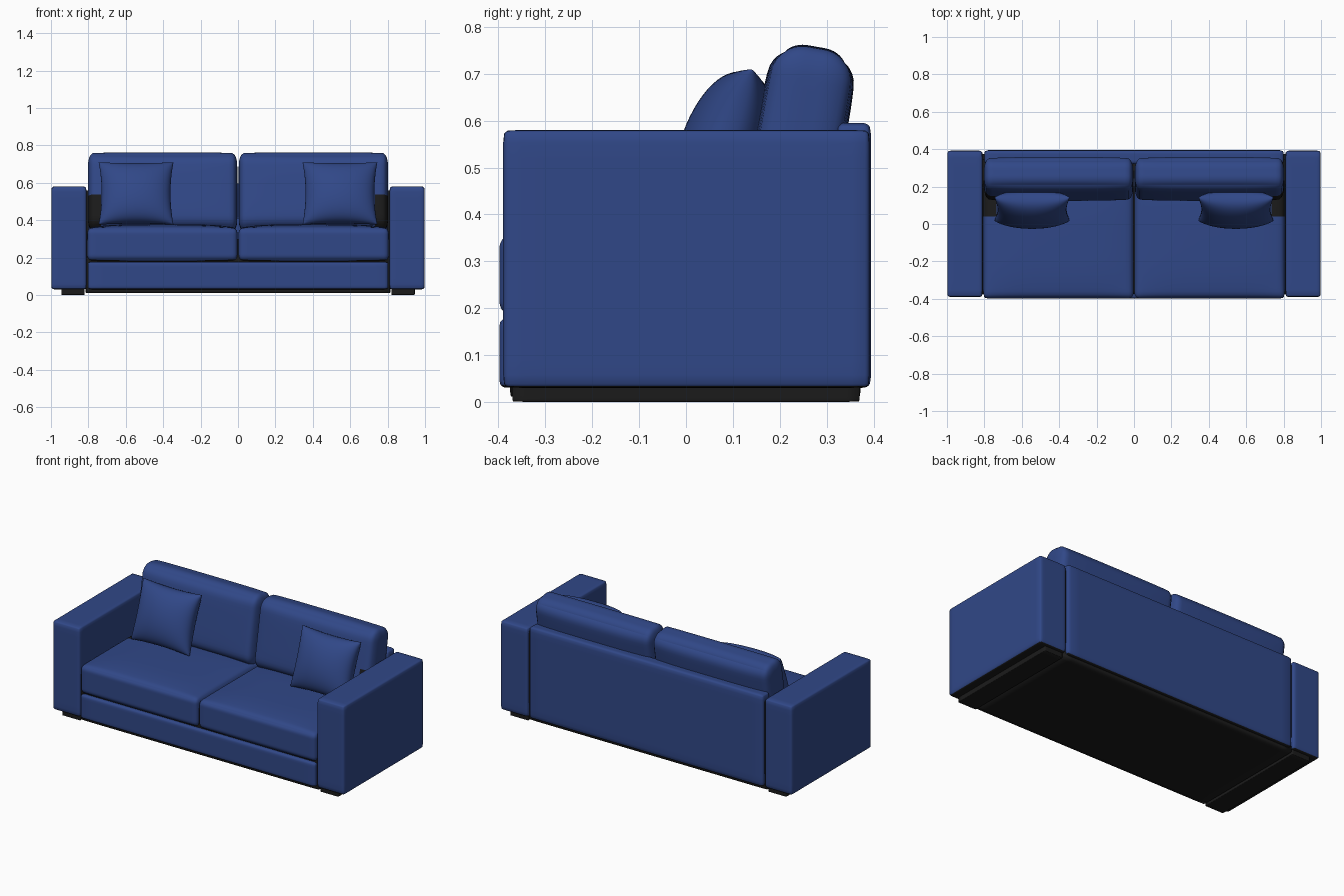
import bpy, bmesh, math
from mathutils import Matrix, Vector

if "Cube" in bpy.data.objects:
    bpy.data.objects.remove(bpy.data.objects["Cube"])


def material(name, rgb):
    m = bpy.data.materials.new(name)
    m.diffuse_color = (*rgb, 1)
    m.use_nodes = True
    m.node_tree.nodes["Principled BSDF"].inputs["Base Color"].default_value = m.diffuse_color
    return m


BLUE = material("blue fabric", (0.030, 0.064, 0.245))
BLACK = material("black lining", (0.011, 0.011, 0.011))


def finish(bm, name, rule=None, mats=(BLUE, BLACK)):
    """Make an object; faces for which rule(centre, normal) is true use the second material."""
    bmesh.ops.recalc_face_normals(bm, faces=bm.faces)
    for f in bm.faces:
        f.smooth = True
        if rule and rule(f.calc_center_median(), f.normal):
            f.material_index = 1
    me = bpy.data.meshes.new(name)
    bm.to_mesh(me)
    bm.free()
    for m in mats:
        me.materials.append(m)
    ob = bpy.data.objects.new(name, me)
    bpy.context.collection.objects.link(ob)
    return ob


def soft_box(name, lo, hi, radii, bulge=(0, 0, 0), tilt=0, rule=None,
             mats=(BLUE, BLACK), cuts=19):
    """Rounded box with separate corner radii and puffed sides, tilted about x."""
    lo, hi = Vector(lo), Vector(hi)
    mid, half = (lo + hi) / 2, (hi - lo) / 2
    bm = bmesh.new()
    bmesh.ops.create_cube(bm, size=2)
    bmesh.ops.subdivide_edges(bm, edges=bm.edges[:], cuts=cuts, use_grid_fill=True)
    for v in bm.verts:
        u = [math.sin(c * math.pi / 2) for c in v.co]      # denser near the edges
        p = [u[i] * half[i] for i in range(3)]
        q = [max(-half[i] + radii[i], min(half[i] - radii[i], p[i])) for i in range(3)]
        e = Vector([(p[i] - q[i]) / radii[i] for i in range(3)]).normalized()
        for i in range(3):
            a, b = u[(i + 1) % 3], u[(i + 2) % 3]
            v.co[i] = q[i] + radii[i] * e[i] + bulge[i] * u[i] * (1 - a**4) * (1 - b**4)
    bmesh.ops.transform(bm, verts=bm.verts,
                        matrix=Matrix.Translation(mid) @ Matrix.Rotation(tilt, 4, 'X'))
    return finish(bm, name, rule, mats)


def pillow(name, centre, hx, hz, thick, tilt, n=28):
    """Square throw pillow: two puffed grids with pinched sides, joined at the seam."""
    bm = bmesh.new()
    for side in (-1, 1):
        g = bmesh.ops.create_grid(bm, x_segments=n, y_segments=n, size=1)
        for v in g["verts"]:
            u, w = (math.sin(c * math.pi / 2) for c in v.co[:2])
            puff = max(0, (1 - u * u) * (1 - w * w)) ** 0.42
            v.co = (hx * u * (1 - 0.08 * (1 - w * w)), side * thick * puff,
                    hz * w * (1 - 0.06 * (1 - u * u)))
    bmesh.ops.remove_doubles(bm, verts=bm.verts, dist=1e-5)
    bmesh.ops.transform(bm, verts=bm.verts,
                        matrix=Matrix.Translation(centre) @ Matrix.Rotation(tilt, 4, 'X'))
    return finish(bm, name)


def underside(c, n):
    return n.z < -0.8


# Lower front base and back panel
soft_box("base", (-0.803, -0.398, 0.03), (0.803, 0.34, 0.178), (0.015,) * 3, rule=underside, cuts=13)
soft_box("back_panel", (-0.8, 0.32, 0.03), (0.8, 0.395, 0.595), (0.018,) * 3, rule=underside, cuts=13)

# Black frame seen in the gaps and below
soft_box("inner_frame", (-0.815, -0.375, 0.01), (0.815, 0.372, 0.3), (0.005,) * 3,
         mats=(BLACK,), cuts=7)
soft_box("back_frame", (-0.815, 0.34, 0.1), (0.815, 0.375, 0.56), (0.005,) * 3,
         mats=(BLACK,), cuts=7)

for s, word in ((-1, "left"), (1, "right")):
    def span(a, b):
        return sorted((s * a, s * b))

    # Arm and its foot rail
    x0, x1 = span(0.81, 0.998)
    soft_box(word + "_arm", (x0, -0.39, 0.03), (x1, 0.392, 0.58), (0.016,) * 3,
             rule=underside, cuts=13)
    x0, x1 = span(0.82, 0.945)
    soft_box(word + "_foot_rail", (x0, -0.37, 0), (x1, 0.37, 0.04), (0.004,) * 3,
             mats=(BLACK,), cuts=7)

    # Seat cushion, with dark lining in the outer rear corner
    x0, x1 = span(0.003, 0.806)
    soft_box(word + "_seat_cushion", (x0, -0.398, 0.184), (x1, 0.25, 0.358),
             (0.025, 0.03, 0.03), bulge=(0, 0, 0.02), cuts=25,
             rule=lambda c, n: n.z < -0.8 or (abs(c.x) > 0.74 and c.y > 0.03))

    # Back cushion, dark low down beside the arm
    x0, x1 = span(0.004, 0.802)
    soft_box(word + "_back_cushion", (x0, 0.157, 0.338), (x1, 0.325, 0.757),
             (0.03, 0.065, 0.065), bulge=(0, 0.012, 0.004), tilt=math.radians(-10), cuts=25,
             rule=lambda c, n: n.z < -0.8 or (abs(c.x) > 0.72 and c.z < 0.53))

    # Throw pillow
    pillow(word + "_throw_pillow", (s * 0.545, 0.08, 0.543), 0.2, 0.177, 0.092,
           math.radians(-20))
